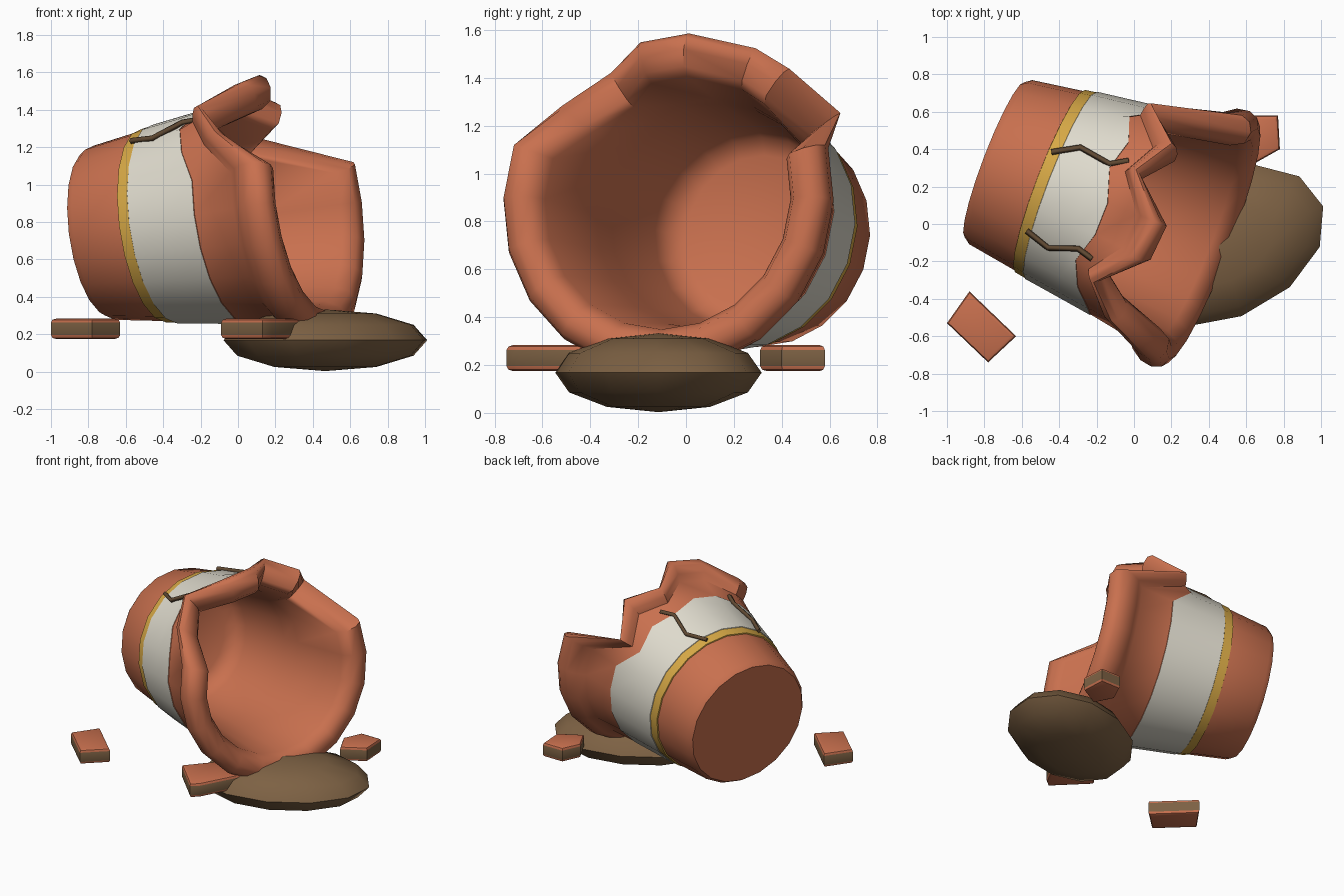
import bpy, bmesh, math
from mathutils import Matrix, Vector

cube = bpy.data.objects.get("Cube")
if cube:
    bpy.data.objects.remove(cube, do_unlink=True)


def material(name, color):
    m = bpy.data.materials.new(name)
    m.use_nodes = True
    m.diffuse_color = (*color, 1)
    m.node_tree.nodes["Principled BSDF"].inputs["Base Color"].default_value = (*color, 1)
    return m


clay = material("terracotta", (0.58, 0.162, 0.077))
white = material("off white glaze", (0.735, 0.705, 0.61))
gold = material("ochre band", (0.67, 0.39, 0.06))
earth = material("earth brown", (0.205, 0.12, 0.057))
dark = material("crack brown", (0.115, 0.066, 0.032))


def finish(name, bm, mats, angle=35):
    bmesh.ops.recalc_face_normals(bm, faces=bm.faces)
    me = bpy.data.meshes.new(name)
    bm.to_mesh(me)
    bm.free()
    ob = bpy.data.objects.new(name, me)
    bpy.context.collection.objects.link(ob)
    for m in mats:
        me.materials.append(m)
    bpy.ops.object.select_all(action='DESELECT')
    ob.select_set(True)
    bpy.context.view_layer.objects.active = ob
    bpy.ops.object.shade_smooth_by_angle(angle=math.radians(angle))
    return ob


# Pot frame: axis runs from the base to the mouth
base = Vector((-0.745, 0.343, 0.738))
az, el = math.radians(-21.0), math.radians(7.6)
axis = Vector((math.cos(az) * math.cos(el), math.sin(az) * math.cos(el), math.sin(el)))
side = Vector((-math.sin(az), math.cos(az), 0))
up = axis.cross(side)


def on_pot(s, deg, r):
    t = math.radians(deg)
    return base + axis * s + (up * math.cos(t) + side * math.sin(t)) * r


# Pot: lathe profile (distance along axis, radius), rim lowered at broken columns
profile = [(0, 0), (0, 0.445), (0.035, 0.47), (0.318, 0.514), (0.32, 0.522),
           (0.382, 0.532), (0.384, 0.536), (0.6, 0.566), (0.78, 0.592), (0.782, 0.588),
           (1.02, 0.63), (1.06, 0.678), (1.12, 0.72), (1.19, 0.732), (1.24, 0.712),
           (1.265, 0.66), (1.25, 0.59), (1.18, 0.55), (0.74, 0.49), (0.6, 0.475),
           (0.2, 0.43), (0.125, 0.4), (0.085, 0.33), (0.08, 0)]
colors = {3: 2, 4: 2, 5: 1, 6: 1, 7: 1}
broken = {-54: 1.0, -36: 0.84, -18: 1.06, 0: 1.08, 18: 0.85, 36: 0.98, 54: 0.75}
SIDES, RIM, KEEP = 20, 1.265, 0.6

bm = bmesh.new()
columns = []
for i in range(SIDES):
    deg = i * 360 // SIDES - 180
    top = broken.get(deg, RIM)
    # the broken crown sits slightly closer to the axis
    pull = 0.015 if deg in broken else 0
    col = []
    for s, r in profile:
        if s > KEEP:
            r -= pull * (s - KEEP) / (RIM - KEEP)
            s = KEEP + (s - KEEP) * (top - KEEP) / (RIM - KEEP)
        col.append(bm.verts.new(on_pot(s, deg, r)))
    columns.append(col)
for i in range(SIDES):
    a, b = columns[i], columns[(i + 1) % SIDES]
    for k in range(len(profile) - 1):
        f = bm.faces.new((a[k], b[k], b[k + 1], a[k + 1]))
        f.material_index = colors.get(k, 0)
bmesh.ops.remove_doubles(bm, verts=bm.verts, dist=0.0005)
finish("broken_pot", bm, [clay, white, gold], 50)


# Cracks: thin square strands lying on the outer wall
def crack(name, path):
    cu = bpy.data.curves.new(name, 'CURVE')
    cu.dimensions = '3D'
    cu.bevel_depth = 0.016
    cu.bevel_resolution = 0
    cu.use_fill_caps = True
    sp = cu.splines.new('POLY')
    sp.points.add(len(path) - 1)
    for p, (s, deg) in zip(sp.points, path):
        p.co = (*on_pot(s, deg, 0.485 + 0.15 * s), 1)
    ob = bpy.data.objects.new(name, cu)
    bpy.context.collection.objects.link(ob)
    cu.materials.append(dark)
    bpy.ops.object.select_all(action='DESELECT')
    ob.select_set(True)
    bpy.context.view_layer.objects.active = ob
    bpy.ops.object.convert(target='MESH')


crack("crack_back", [(0.34, 16), (0.475, 24), (0.66, 20), (0.75, 25)])
crack("crack_front", [(0.36, -33), (0.5, -37), (0.66, -29), (0.75, -31)])

# Mound of spilled earth: flattened, turned sphere
bm = bmesh.new()
bmesh.ops.create_uvsphere(bm, u_segments=12, v_segments=6, radius=1)
bm.transform(Matrix.Translation((0.467, -0.115, 0.168))
             @ Matrix.Rotation(math.radians(25), 4, 'Z')
             @ Matrix.Diagonal((0.585, 0.39, 0.165, 1))
             @ Matrix.Rotation(math.radians(-6), 4, 'Z'))
finish("earth_mound", bm, [earth], 35)


# Shards: chamfered slabs with bare earth-coloured edges
def shard(name, outline):
    bm = bmesh.new()
    low = bm.faces.new([bm.verts.new((x, y, 0.175)) for x, y in outline])
    new = bmesh.ops.extrude_face_region(bm, geom=[low], use_keep_orig=True)["geom"]
    bmesh.ops.translate(bm, vec=(0, 0, 0.108),
                        verts=[v for v in new if isinstance(v, bmesh.types.BMVert)])
    bmesh.ops.recalc_face_normals(bm, faces=bm.faces)
    flat = [e for e in bm.edges if abs(e.verts[0].co.z - e.verts[1].co.z) < 0.01]
    bmesh.ops.bevel(bm, geom=flat, offset=0.02, segments=2, profile=0.5, affect='EDGES')
    bm.normal_update()
    for f in bm.faces:
        f.material_index = 1 if abs(f.normal.z) < 0.15 else 0
    finish(name, bm, [clay, earth], 30)


shard("shard_right", [(-1, -0.53), (-0.88, -0.36), (-0.63, -0.6), (-0.78, -0.74)])
shard("shard_front", [(-0.09, -0.53), (0.13, -0.75), (0.18, -0.71), (0.33, -0.43), (0.06, -0.36)])
shard("shard_back", [(0.77, 0.58), (0.78, 0.4), (0.62, 0.31), (0.55, 0.45), (0.61, 0.58)])
